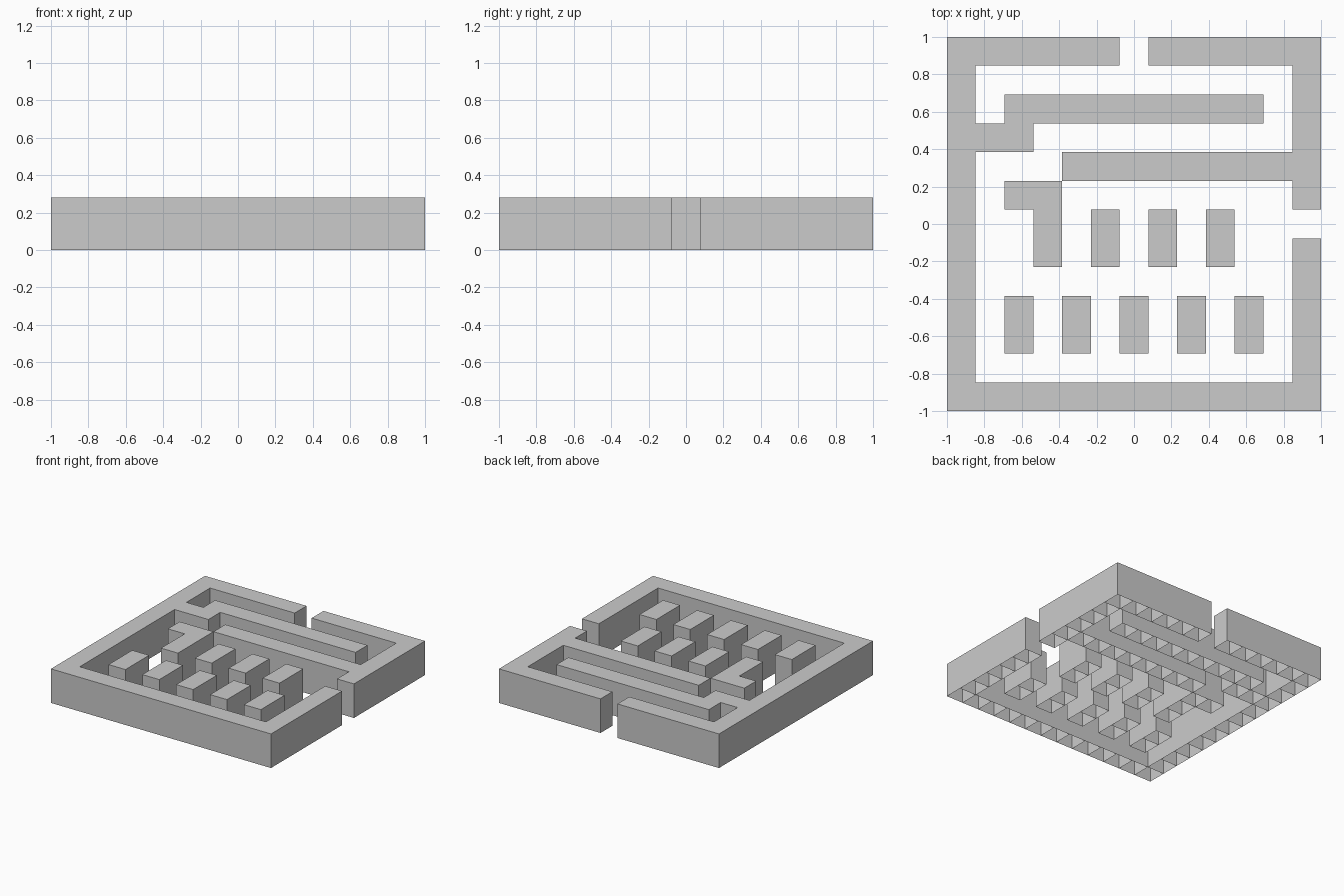
import bpy, bmesh

if "Cube" in bpy.data.objects:
    bpy.data.objects.remove(bpy.data.objects["Cube"])

N = 13              # the maze sits on a 13 x 13 grid
S = 2 / N           # cell size
H = 0.28            # wall height


def span(c0, c1, r0, r1):
    """Cells in inclusive column/row ranges (row 0 is at the back)."""
    return {(c, r) for c in range(c0, c1 + 1) for r in range(r0, r1 + 1)}


def build(name, cells):
    """Hollow wall cells, open underneath, with one divider between neighbours."""
    bm = bmesh.new()
    verts = {}

    def v(i, j, top):
        key = (i, j, top)
        if key not in verts:
            verts[key] = bm.verts.new((-1 + i * S, 1 - j * S, H * top))
        return verts[key]

    for c, r in sorted(cells):
        ring = [(c, r + 1), (c + 1, r + 1), (c + 1, r), (c, r)]
        bm.faces.new([v(i, j, 1) for i, j in ring])
        for a, b in zip(ring, ring[1:] + ring[:1]):
            quad = [v(*a, 0), v(*b, 0), v(*b, 1), v(*a, 1)]
            if not bm.faces.get(quad):
                bm.faces.new(quad)
    mesh = bpy.data.meshes.new(name)
    bm.to_mesh(mesh)
    bm.free()
    bpy.context.collection.objects.link(bpy.data.objects.new(name, mesh))


# Outer wall with a back and a right-hand opening
last = N - 1
outer = span(0, last, 0, last) - span(1, last - 1, 1, last - 1)
build("outer_wall", outer - {(6, 0), (12, 6)})

# Inner partitions
build("stepped_partition", span(2, 10, 2, 2) | span(1, 2, 3, 3))
build("long_partition", span(4, 11, 4, 4))
build("hooked_partition", span(2, 3, 5, 5) | span(3, 3, 6, 7))

# Two rows of free-standing blocks
for c in (5, 7, 9):
    build("middle_block", span(c, c, 6, 7))
for c in (2, 4, 6, 8, 10):
    build("front_block", span(c, c, 9, 10))
